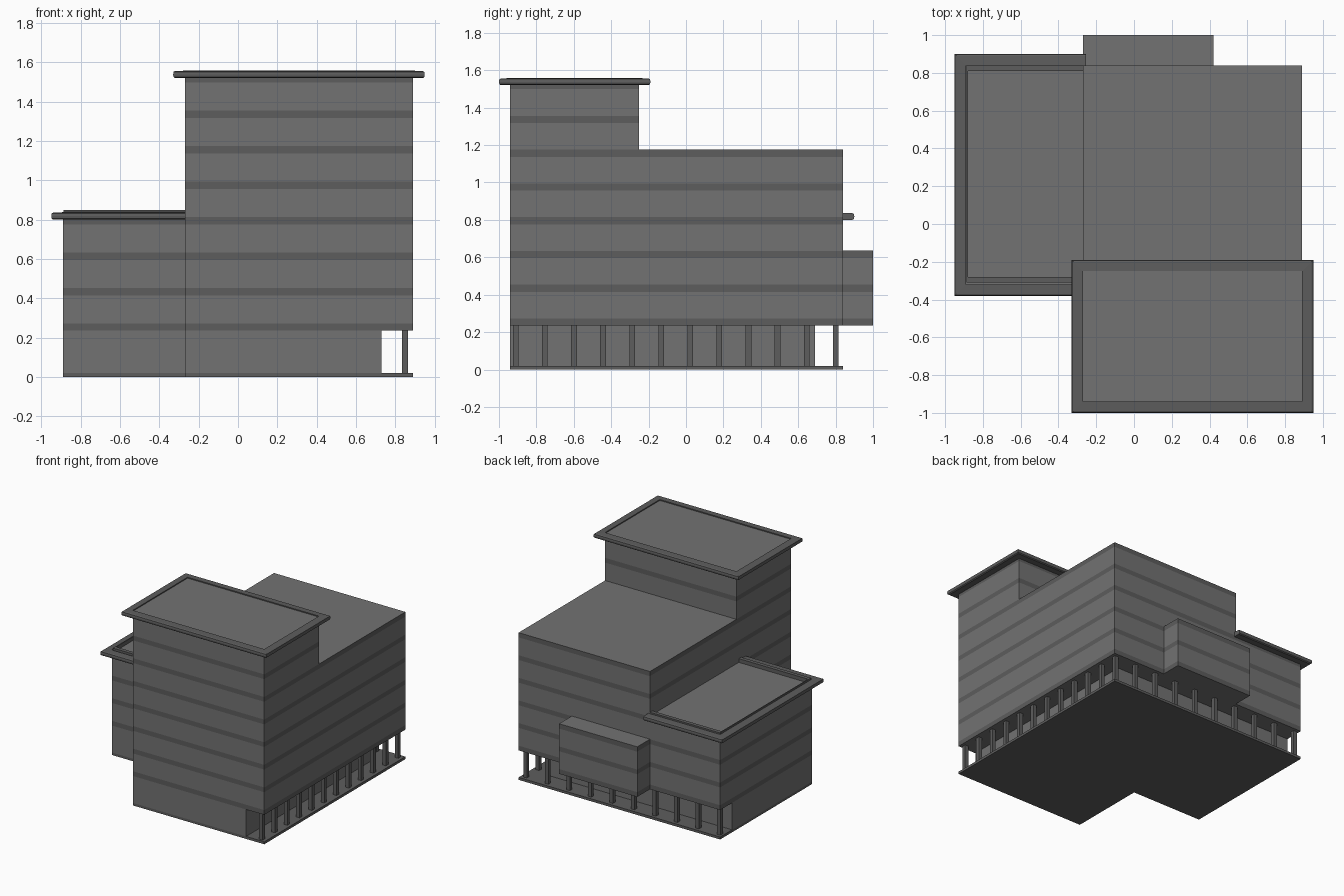
import bpy, bmesh, math
from mathutils import Vector

if "Cube" in bpy.data.objects:
    bpy.data.objects.remove(bpy.data.objects["Cube"])


def material(name, v):
    m = bpy.data.materials.new(name)
    m.diffuse_color = (v, v, v, 1)
    m.use_nodes = True
    m.node_tree.nodes["Principled BSDF"].inputs["Base Color"].default_value = m.diffuse_color
    return m


WALL = material("wall_grey", 0.17)
BAND = material("dark_grey", 0.11)
FLOOR, PITCH, BAND_H = 0.235, 0.1805, 0.038


def finish(bm, name, mats):
    bmesh.ops.recalc_face_normals(bm, faces=bm.faces)
    me = bpy.data.meshes.new(name)
    bm.to_mesh(me)
    bm.free()
    ob = bpy.data.objects.new(name, me)
    bpy.context.collection.objects.link(ob)
    for m in mats:
        me.materials.append(m)
    return ob


def prism(name, pts, direction, mats=(WALL,), banded=False):
    """Extrude a closed outline; optionally cut storey bands into the walls."""
    bm = bmesh.new()
    face = bm.faces.new([bm.verts.new(p) for p in pts])
    ext = bmesh.ops.extrude_face_region(bm, geom=[face], use_keep_orig=True)
    bmesh.ops.translate(bm, vec=Vector(direction),
                        verts=[v for v in ext["geom"] if isinstance(v, bmesh.types.BMVert)])
    bmesh.ops.recalc_face_normals(bm, faces=bm.faces)
    if banded:
        for k in range(8):
            for z in (FLOOR + k * PITCH, FLOOR + k * PITCH + BAND_H):
                bmesh.ops.bisect_plane(bm, geom=bm.verts[:] + bm.edges[:] + bm.faces[:],
                                       plane_co=(0, 0, z), plane_no=(0, 0, 1))
        for f in bm.faces:
            f.normal_update()
            z = f.calc_center_median().z
            if abs(f.normal.z) < 0.5 and (z - FLOOR) % PITCH < BAND_H:
                f.material_index = 1
        mats = (WALL, BAND)
    return finish(bm, name, mats)


def box(name, x0, x1, y0, y1, z0, z1, **kw):
    return prism(name, [(x0, y0, z0), (x1, y0, z0), (x1, y1, z0), (x0, y1, z0)],
                 (0, 0, z1 - z0), **kw)


def moulding(name, path, profile, closed):
    """Sweep an (outward, height) profile along mitred points (x, y, dx, dy)."""
    bm = bmesh.new()
    rings = [[bm.verts.new((x + dx * o, y + dy * o, z)) for o, z in profile]
             for x, y, dx, dy in path]
    n, m = len(rings), len(profile)
    for i in range(n if closed else n - 1):
        a, b = rings[i], rings[(i + 1) % n]
        for j in range(m):
            k = (j + 1) % m
            bm.faces.new((a[j], a[k], b[k], b[j]))
    if not closed:
        bm.faces.new(rings[0])
        bm.faces.new(rings[-1])
    return finish(bm, name, (BAND,))


def cornice_profile(z):
    return [(0, z), (0.05, z), (0.058, z + 0.006), (0.06, z + 0.018),
            (0.058, z + 0.032), (0.05, z + 0.036), (0, z + 0.038)]


# L-shaped ground slab and recessed ground floor
def l_shape(name, x1, y1, z0, z1, mat):
    prism(name, [(-0.27, -0.94, z0), (x1, -0.94, z0), (x1, y1, z0), (-0.89, y1, z0),
                 (-0.89, -0.32, z0), (-0.27, -0.32, z0)], (0, 0, z1 - z0), (mat,))


l_shape("ground_slab", 0.89, 0.84, 0, 0.02, BAND)
l_shape("ground_floor", 0.73, 0.69, 0.02, FLOOR, WALL)

# stepped main block with front tower
prism("main_block", [(-0.27, -0.94, FLOOR), (-0.27, 0.84, FLOOR), (-0.27, 0.84, 1.175),
                     (-0.27, -0.25, 1.175), (-0.27, -0.25, 1.55), (-0.27, -0.94, 1.55)],
      (1.16, 0, 0), banded=True)

# low side wing and rear bay
box("side_wing", -0.89, -0.27, -0.32, 0.84, FLOOR, 0.82, banded=True)
box("rear_bay", -0.27, 0.42, 0.84, 1.0, FLOOR, 0.635, banded=True)

# tower roof cornice
moulding("tower_cornice", [(-0.27, -0.94, -1, -1), (0.89, -0.94, 1, -1),
                           (0.89, -0.25, 1, 1), (-0.27, -0.25, -1, 1)],
         cornice_profile(1.52), True)

# wing cornice and raised parapet lip
wing = [(-0.255, 0.84, 0, 1), (-0.89, 0.84, -1, 1), (-0.89, -0.32, -1, -1), (-0.27, -0.32, 0, -1)]
moulding("wing_cornice", wing, cornice_profile(0.80), False)
lip = [(-0.27, 0.81, 0, 1), (-0.88, 0.81, -0.25, 1), (-0.88, -0.28, -0.25, -1), (-0.27, -0.28, 0, -1)]
moulding("wing_parapet", lip, [(0, 0.81), (0.03, 0.81), (0.03, 0.85), (0, 0.85)], False)

# columns along the right and rear sides
def column(x, y):
    box("column", x - 0.015, x + 0.015, y - 0.015, y + 0.015, 0.02, FLOOR, mats=(BAND,))


for i in range(12):
    column(0.85, -0.91 + i * 0.1555)
for i in range(1, 10):
    column(0.85 - i * 0.19, 0.80)
